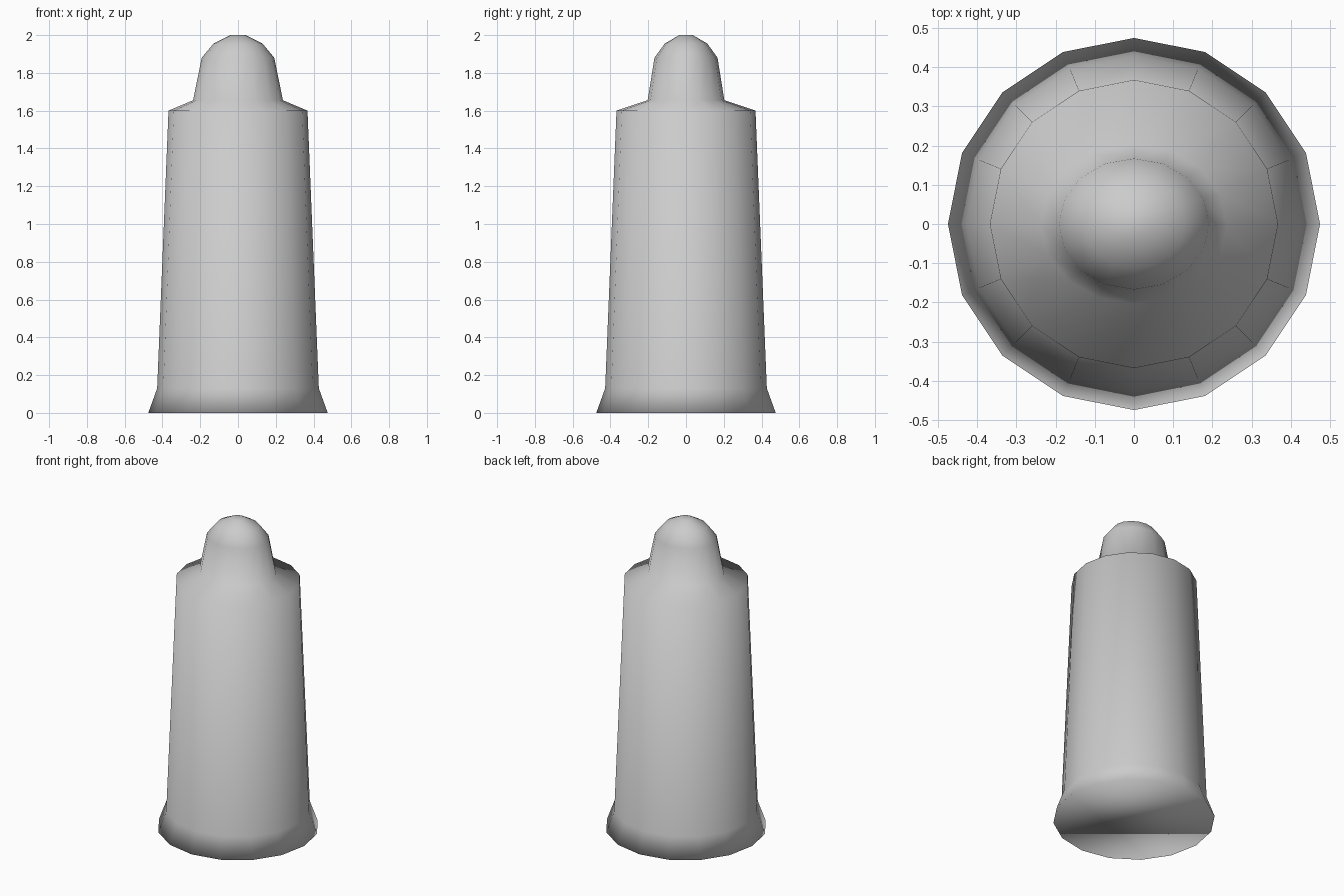
import bpy, bmesh
from math import cos, sin, pi

if "Cube" in bpy.data.objects:
    bpy.data.objects.remove(bpy.data.objects["Cube"])

SIDES = 16

# Profile rings from base to crown: x radius, y radius, height
RINGS = [
    (0.475, 0.475, 0.0),     # flared foot
    (0.428, 0.428, 0.13),    # bottom of the tapered body
    (0.368, 0.368, 1.60),    # shoulder rim
    (0.238, 0.203, 1.655),   # oval neck
    (0.192, 0.167, 1.88),    # start of dome
    (0.130, 0.113, 1.955),
    (0.040, 0.036, 2.0),     # flat crown
]

bm = bmesh.new()
loops = []
for rx, ry, z in RINGS:
    loops.append([bm.verts.new((rx * cos(2 * pi * i / SIDES),
                                ry * sin(2 * pi * i / SIDES), z))
                  for i in range(SIDES)])

# Walls between neighbouring rings
for low, high in zip(loops, loops[1:]):
    for i in range(SIDES):
        j = (i + 1) % SIDES
        bm.faces.new((low[i], low[j], high[j], high[i]))

# Base and crown caps
bm.faces.new(loops[0][::-1])
bm.faces.new(loops[-1])

# Smooth throughout
for f in bm.faces:
    f.smooth = True

mesh = bpy.data.meshes.new("domed_post")
bm.to_mesh(mesh)
bm.free()
post = bpy.data.objects.new("domed_post", mesh)
bpy.context.collection.objects.link(post)
